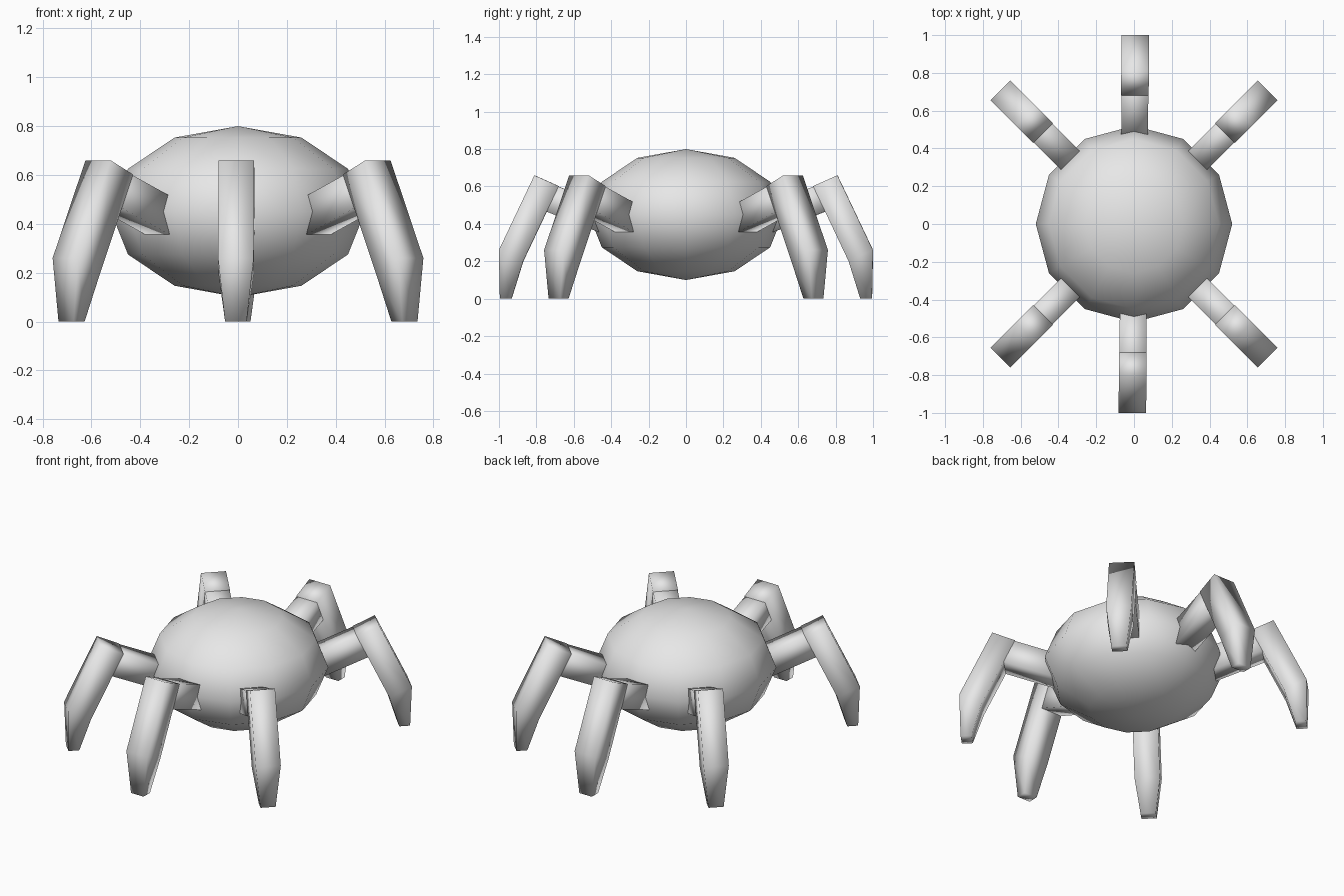
import bpy, bmesh, math
from mathutils import Matrix

if "Cube" in bpy.data.objects:
    bpy.data.objects.remove(bpy.data.objects["Cube"])

grey = bpy.data.materials.new("light_grey")
grey.diffuse_color = (0.8, 0.8, 0.8, 1)
grey.use_nodes = True
grey.node_tree.nodes["Principled BSDF"].inputs["Base Color"].default_value = grey.diffuse_color


def finish(name, bm):
    """Turn a bmesh into a smooth shaded object."""
    bmesh.ops.recalc_face_normals(bm, faces=bm.faces)
    for f in bm.faces:
        f.smooth = True
    mesh = bpy.data.meshes.new(name)
    bm.to_mesh(mesh)
    bm.free()
    mesh.materials.append(grey)
    obj = bpy.data.objects.new(name, mesh)
    bpy.context.collection.objects.link(obj)


def segment(name, stations, angle):
    """Square bar through stations: ((r, z) outer, (r, z) inner, half width)."""
    bm = bmesh.new()
    rings = []
    for (ro, zo), (ri, zi), w in stations:
        rings.append([bm.verts.new(p) for p in
                      ((ro, -w, zo), (ro, w, zo), (ri, w, zi), (ri, -w, zi))])
    for a, b in zip(rings, rings[1:]):
        for i in range(4):
            j = (i + 1) % 4
            bm.faces.new((a[i], a[j], b[j], b[i]))
    bm.faces.new(rings[0][::-1])
    bm.faces.new(rings[-1])
    bm.transform(Matrix.Rotation(math.radians(angle), 4, 'Z'))
    finish(name, bm)


# Flattened round body
bm = bmesh.new()
bmesh.ops.create_uvsphere(
    bm, u_segments=12, v_segments=6, radius=1,
    matrix=Matrix.Translation((0, 0, 0.45)) @ Matrix.Diagonal((0.52, 0.52, 0.35, 1)))
finish("body", bm)

# Leg profiles in radius and height
upper = [((0.78, 0.638), (0.833, 0.50), 0.071),
         ((0.41, 0.493), (0.463, 0.355), 0.071)]
lower = [((0.81, 0.66), (0.68, 0.602), 0.073),
         ((1.0, 0.26), (0.87, 0.20), 0.073),
         ((0.995, 0.0), (0.932, 0.0), 0.044)]

# Six legs: one fore, one aft, four diagonal
for n, angle in enumerate((45, 89.6, 135, 225, 269.5, 315), 1):
    segment(f"upper_leg_{n}", upper, angle)
    segment(f"lower_leg_{n}", lower, angle)
